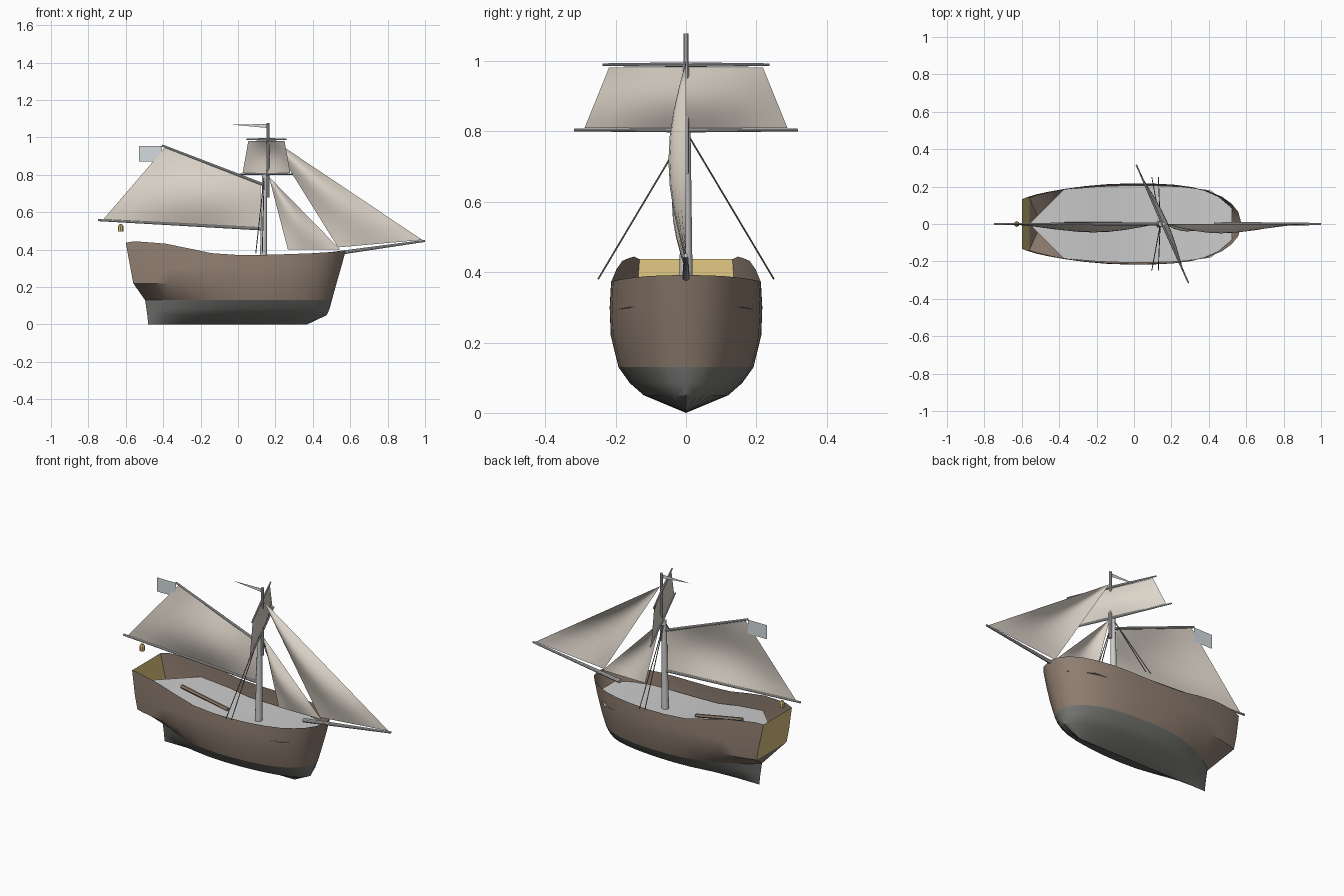
import bpy, bmesh, math
from mathutils import Vector

if "Cube" in bpy.data.objects:
    bpy.data.objects.remove(bpy.data.objects["Cube"])


def mat(name, r, g, b):
    m = bpy.data.materials.new(name)
    m.diffuse_color = (r, g, b, 1)
    m.use_nodes = True
    m.node_tree.nodes["Principled BSDF"].inputs["Base Color"].default_value = m.diffuse_color
    return m


BROWN = mat("hull_brown", 0.28, 0.21, 0.165)
DARK = mat("bottom_grey", 0.19, 0.19, 0.18)
GOLD = mat("gold", 0.68, 0.52, 0.2)
SAIL = mat("canvas", 0.74, 0.68, 0.6)
FLAG = mat("flag_cloth", 0.66, 0.72, 0.74)


def make(name, verts, faces, material=None, smooth=35):
    me = bpy.data.meshes.new(name)
    me.from_pydata([tuple(v) for v in verts], [], faces)
    bm = bmesh.new()
    bm.from_mesh(me)
    bmesh.ops.remove_doubles(bm, verts=bm.verts, dist=1e-4)
    bmesh.ops.recalc_face_normals(bm, faces=bm.faces)
    bm.to_mesh(me)
    bm.free()
    ob = bpy.data.objects.new(name, me)
    bpy.context.collection.objects.link(ob)
    if material:
        me.materials.append(material)
    if smooth:
        bpy.ops.object.select_all(action='DESELECT')
        ob.select_set(True)
        bpy.context.view_layer.objects.active = ob
        bpy.ops.object.shade_smooth_by_angle(angle=math.radians(smooth))
    return ob


def spar(name, a, b, r1, r2, material=None, sides=10):
    # tapered round pole from a to b
    a, b = Vector(a), Vector(b)
    q = (b - a).to_track_quat('Z', 'Y')
    verts = []
    for p, r in ((a, r1), (b, r2)):
        for i in range(sides):
            t = 2 * math.pi * i / sides
            verts.append(p + q @ Vector((r * math.cos(t), r * math.sin(t), 0)))
    faces = [(i, (i + 1) % sides, sides + (i + 1) % sides, sides + i) for i in range(sides)]
    faces += [tuple(range(sides)), tuple(range(sides, 2 * sides))]
    return make(name, verts, faces, material)


def cloth(name, a, b, c, d, bulge, material, n=8):
    # bilinear patch a-b (bottom) to d-c (top), bellied along bulge
    a, b, c, d, w = map(Vector, (a, b, c, d, bulge))
    verts = []
    for j in range(n + 1):
        for i in range(n + 1):
            u, v = i / n, j / n
            verts.append(a.lerp(b, u).lerp(d.lerp(c, u), v)
                         + w * math.sin(math.pi * u) * math.sin(math.pi * v))
    k = n + 1
    faces = [(j * k + i, j * k + i + 1, (j + 1) * k + i + 1, (j + 1) * k + i)
             for j in range(n) for i in range(n)]
    return make(name, verts, faces, material)


# Hull lines: z, stern x, bow x, half beam, stern half width, bow fullness
LEVELS = [(0.0, -.48, .37, 0, 0, 2), (.05, -.485, .475, .12, 0, 2.2),
          (.085, -.49, .49, .16, 0, 2.5), (.13, -.497, .502, .192, 0, 2.8),
          (.22, -.56, .527, .214, .14, 3), (.30, -.575, .55, .217, .142, 3.1),
          (None, -.60, .575, .213, .132, 3.2)]
SHEER = [(-.6, .437), (-.55, .445), (-.364, .43), (-.176, .386), (-.085, .373),
         (.12, .371), (.385, .38), (.575, .392)]
US = [0, .04, .1, .18, .28, .39, .5, .6, .7, .78, .85, .91, .955, .985, 1]


def sheer(x):
    for (x0, z0), (x1, z1) in zip(SHEER, SHEER[1:]):
        if x <= x1 + 1e-6:
            return z0 + (z1 - z0) * (x - x0) / (x1 - x0)
    return SHEER[-1][1]


def hull_point(level, u):
    z, xs, xb, beam, stern, full = level
    x = xs + (xb - xs) * u
    if u < .5:
        y = stern + (beam - stern) * math.sin(math.pi * u) ** .8
    else:
        y = beam * math.sqrt(max(0, 1 - (2 * u - 1) ** full))
    return Vector((x, y, sheer(x) if z is None else z))


def shell(levels):
    verts, faces, n = [], [], len(US)
    for s in (1, -1):
        o = len(verts)
        for lv in levels:
            for u in US:
                p = hull_point(lv, u)
                verts.append((p.x, s * p.y, p.z))
        faces += [(o + k * n + i, o + k * n + i + 1, o + (k + 1) * n + i + 1, o + (k + 1) * n + i)
                  for k in range(len(levels) - 1) for i in range(n - 1)]
    return verts, faces


make("hull_bottom", *shell(LEVELS[:4]), DARK)
v, f = shell(LEVELS[3:])
n, half = len(US), len(US) * 4
f.append((0, n, half + n))  # counter under the transom
make("hull_topsides", v, f, BROWN)

# Transom
tr = [hull_point(lv, 0) for lv in LEVELS[4:]]
make("transom", tr + [(p.x, -p.y, p.z) for p in tr],
     [(0, 1, 4, 3), (1, 2, 5, 4)], GOLD, 0)

# Deck, rising aft
deck = [(-.56, 0, .34), (-.375, .185, .338), (-.2, .2, .315), (-.07, .205, .292), (.1, .206, .288),
        (.25, .2, .29), (.41, .18, .298), (.525, .085, .31)]
m = len(deck)
make("deck", deck + [(x, -y, z) for x, y, z in deck],
     [(i, i + 1, m + i + 1, m + i) for i in range(m - 1)], None, 20)
spar("tiller", (-.37, 0, .355), (-.065, 0, .297), .011, .011, BROWN, 6)

# Masts and spars
spar("lower_mast", (.135, 0, .285), (.143, 0, .805), .02, .013, None, 12)
spar("topmast", (.16, 0, .68), (.16, 0, 1.078), .009, .008)
spar("bowsprit", (.43, 0, .367), (1.0, 0, .447), .012, .006)
spar("boom", (.13, 0, .51), (-.749, 0, .558), .008, .006)
spar("gaff", (.135, 0, .748), (-.406, 0, .957), .008, .006)

# Braced yards: tapered from the middle outwards
C = Vector((.152, 0, 0))
D = Vector((.14, -.317, 0))
for name, z, k in (("lower_yard", .804, 1), ("upper_yard", .99, .745)):
    for s, side in ((1, "starboard"), (-1, "port")):
        mid = C + Vector((0, 0, z))
        spar(f"{name}_{side}", mid, mid + D * k * s, .007, .004)


def on_yard(k, z):
    return C + D * k + Vector((0, 0, z))


# Sails
cloth("topsail", on_yard(-.91, .81), on_yard(.91, .81), on_yard(.69, .982), on_yard(-.69, .982),
      (.026, .012, 0), SAIL)
cloth("mainsail", (-.72, 0, .562), (.12, 0, .515), (.12, 0, .748), (-.39, 0, .945),
      (0, -.045, 0), SAIL)
cloth("jib", (.535, 0, .412), (.985, 0, .452), (.168, 0, 1.0), (.168, 0, 1.0), (0, -.05, 0), SAIL)
cloth("staysail", (.267, 0, .4), (.545, 0, .402), (.165, 0, .79), (.165, 0, .79), (0, -.04, 0), SAIL)

# Shrouds
for s, side in ((1, "port"), (-1, "starboard")):
    for i, x in enumerate((.095, .13)):
        spar(f"shroud_{side}_{i}", (x, s * .25, .38), (.14, s * .006, .79), .0025, .0025, DARK, 5)

# Flags
make("pennant", [(.16, 0, 1.05), (.16, 0, 1.072), (-.03, 0, 1.068)], [(0, 1, 2)], FLAG, 0)
make("ensign", [(-.406, 0, .872), (-.406, 0, .955), (-.53, 0, .955), (-.53, 0, .872)],
     [(0, 1, 2, 3)], FLAG, 0)

# Stern lantern
spar("lantern_body", (-.627, 0, .497), (-.627, 0, .524), .015, .015, GOLD, 8)
spar("lantern_cap", (-.627, 0, .524), (-.627, 0, .536), .015, .007, GOLD, 8)
